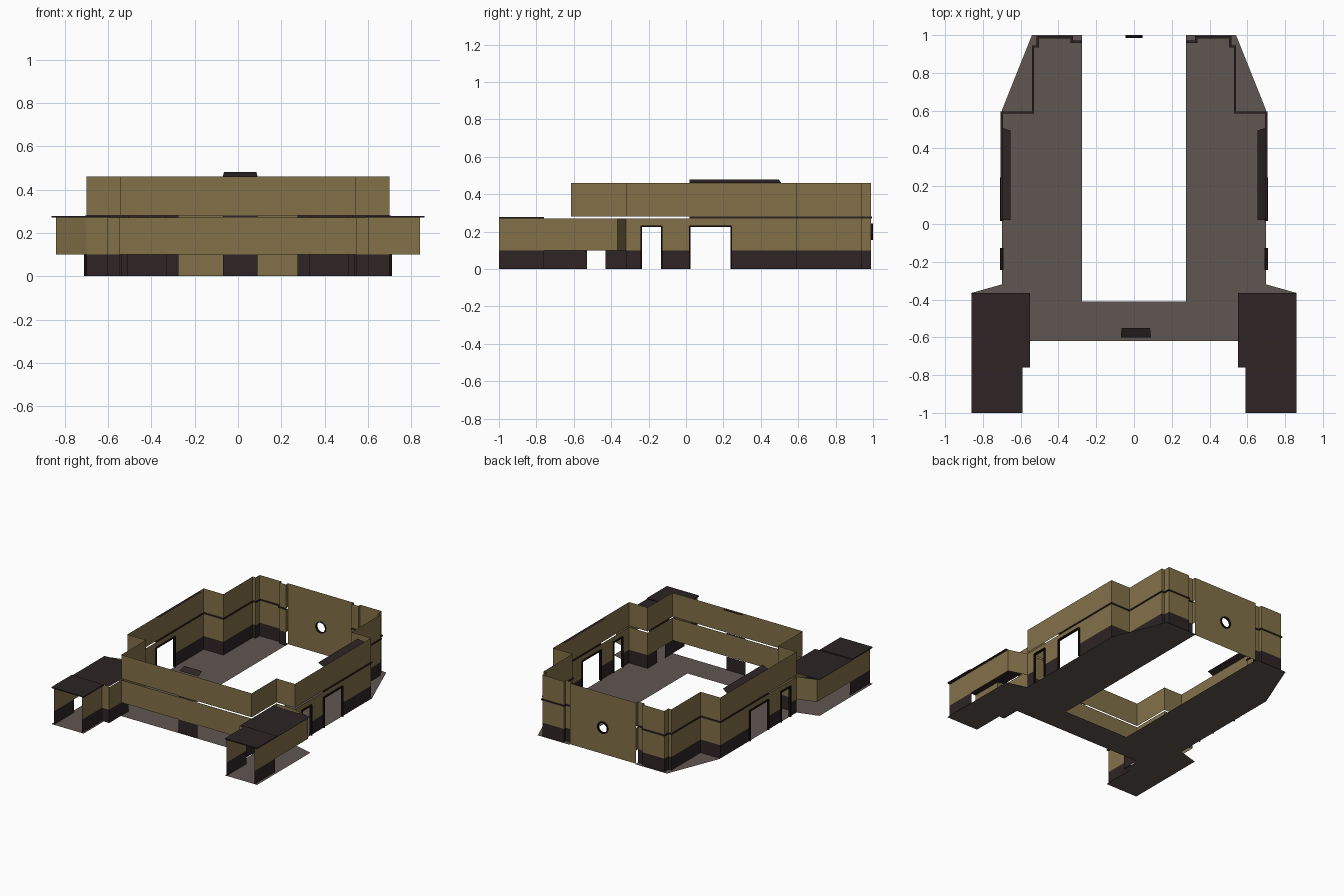
import bpy, math
from math import cos, sin, pi

if "Cube" in bpy.data.objects:
    bpy.data.objects.remove(bpy.data.objects["Cube"])


def material(name, rgb):
    m = bpy.data.materials.new(name)
    m.diffuse_color = (*rgb, 1)
    m.use_nodes = True
    m.node_tree.nodes["Principled BSDF"].inputs["Base Color"].default_value = m.diffuse_color
    return m


GOLD = material("ochre wall", (0.225, 0.165, 0.066))
DARK = material("dark brown trim", (0.026, 0.017, 0.018))
FLOOR = material("grey brown floor", (0.118, 0.093, 0.083))
BLACK = material("black frame", (0.008, 0.005, 0.005))


def make(name, verts, faces, mat, thick=0):
    me = bpy.data.meshes.new(name)
    me.from_pydata(verts, [], faces)
    me.materials.append(mat)
    ob = bpy.data.objects.new(name, me)
    bpy.context.collection.objects.link(ob)
    if thick:
        mod = ob.modifiers.new("thickness", 'SOLIDIFY')
        mod.thickness, mod.offset, mod.use_even_offset = thick, 0, True
    return ob


def band(name, path, z0, z1, mat, s=1, thick=0):
    """Vertical sheet following a ground path; s = -1 mirrors it."""
    path = [(s * x, y) for x, y in path][::s]
    n = len(path)
    verts = [(x, y, z) for z in (z0, z1) for x, y in path]
    make(name, verts, [(i, i + 1, n + i + 1, n + i) for i in range(n - 1)], mat, thick)


def slab(name, pts, z, mat, s=1, thick=0):
    """Horizontal sheet, outline given anticlockwise."""
    pts = [(s * x, y, z) for x, y in pts][::s]
    make(name, pts, [tuple(range(len(pts)))], mat, thick)


def box(name, lo, hi, mat, s=1):
    v = [(s * x, y, z) for x in (lo[0], hi[0]) for y in (lo[1], hi[1]) for z in (lo[2], hi[2])]
    f = [(0, 1, 3, 2), (4, 6, 7, 5), (0, 4, 5, 1), (2, 3, 7, 6), (0, 2, 6, 4), (1, 5, 7, 3)]
    make(name, v, [q[::s] for q in f], mat)


BASE, MID, GAP, TOP, DOOR = 0.10, 0.27, 0.28, 0.46, 0.23
X = 0.70
doors = [(-0.24, -0.13), (0.02, 0.243)]
front = [(0, -0.615), (0.545, -0.615)]
corner = [(0.545, -0.615), (0.545, -0.32), (X, -0.32)]
rear = [(X, 0.59), (0.535, 0.59), (0.535, 0.94), (0.51, 0.94), (0.51, 0.988),
        (0.33, 0.988), (0.33, 0.965), (0.275, 0.965), (0.275, 0.99)]

for s, side in ((1, "right"), (-1, "left")):
    # floor: side arm, chamfered rear corner and wing
    slab(side + "_floor", [(0.275, -0.41), (0.275, -0.62), (0.55, -0.62), (0.55, -0.32),
         (X, -0.32), (X, 0.6), (0.54, 1.0), (0.275, 1.0)], 0, FLOOR, s)
    slab(side + "_wing_floor", [(0.59, -1), (0.86, -1), (0.86, -0.365), (X, -0.32),
         (0.55, -0.32), (0.55, -0.76), (0.59, -0.76)], 0, FLOOR, s)

    # upper storey wall
    band(side + "_upper_wall", front + corner[1:] + rear, GAP, TOP, GOLD, s)
    # trim between storeys on the rear half
    band(side + "_storey_trim", [(X, 0.02)] + rear[:-1], MID, GAP, DARK, s, 0.012)

    # lower storey wall with two side doorways
    band(side + "_lower_front_wall", front + corner[1:], BASE, MID, GOLD, s)
    band(side + "_lower_rear_wall", rear, BASE, MID, GOLD, s)
    band(side + "_rear_plinth", rear[:-1], 0, BASE, DARK, s)
    solid = [(-0.32, doors[0][0]), (doors[0][1], doors[1][0]), (doors[1][1], 0.59)]
    for a, b in solid:
        band(side + "_side_wall", [(X, a), (X, b)], BASE, MID, GOLD, s)
        band(side + "_side_plinth", [(X, a), (X, b)], 0, BASE, DARK, s)
    for a, b in doors:
        band(side + "_door_head", [(X, a), (X, b)], DOOR, MID, GOLD, s)
        box(side + "_lintel", (X - 0.008, a, DOOR - 0.006), (X + 0.01, b, DOOR + 0.003), BLACK, s)
        for y in (a, b):
            box(side + "_jamb", (X - 0.008, y - 0.004, 0), (X + 0.01, y + 0.004, DOOR), BLACK, s)

    # front corner plinths, leaving a passage to the wing
    band(side + "_corner_plinth", [(0.545, -0.43), (0.545, -0.32), (X, -0.32)], 0, BASE, DARK, s)

    # wing: open front, outer, rear and inner walls
    band(side + "_wing_outer_wall", [(0.84, -1), (0.84, -0.365), (X, -0.322)], BASE, MID, GOLD, s)
    band(side + "_wing_outer_plinth", [(0.84, -1), (0.84, -0.76)], 0, BASE, DARK, s)
    inner = [(0.545, -0.615), (0.545, -0.76), (0.605, -0.76), (0.605, -1)]
    band(side + "_wing_inner_wall", inner, BASE, MID, GOLD, s)
    band(side + "_wing_inner_plinth", [(0.545, -0.53)] + inner[1:], 0, BASE, DARK, s)
    slab(side + "_wing_roof_front", [(0.59, -1), (0.86, -1), (0.86, -0.76), (0.59, -0.76)],
         0.275, DARK, s, 0.008)
    slab(side + "_wing_roof_rear", [(0.55, -0.76), (0.86, -0.76), (0.86, -0.365), (0.55, -0.365)],
         0.272, DARK, s)

    # slanted canopy on top of the side wall
    make(side + "_canopy", [(s * 0.70, 0.02, TOP), (s * 0.70, 0.51, TOP),
         (s * 0.655, 0.495, 0.48), (s * 0.655, 0.02, 0.48)], [(0, 1, 2, 3)[::s]], DARK)

# front strip of floor, front door panel, trim and canopy
slab("front_floor", [(-0.275, -0.62), (0.275, -0.62), (0.275, -0.41), (-0.275, -0.41)], 0, FLOOR)
band("front_door_panel", [(-0.07, -0.612), (0.09, -0.612)], 0, BASE, DARK)
band("front_trim", [(-0.07, -0.612), (0.09, -0.612)], MID, GAP, DARK)
make("front_canopy", [(-0.07, -0.6, TOP), (0.09, -0.6, TOP), (0.085, -0.55, 0.48),
     (-0.065, -0.55, 0.48)], [(0, 1, 2, 3)], DARK)

# rear wall with round window
W, CZ, R = 0.275, 0.20, 0.04
angles = [2 * pi * i / 16 for i in range(16)]
rim = angles + [math.atan2(z - CZ, x) % (2 * pi) for x in (-W, W) for z in (0, TOP)]
rim.sort()
verts = []
for a in rim:
    c, d = cos(a), sin(a)
    t = min(W / max(abs(c), 1e-6), ((TOP - CZ) if d > 0 else CZ) / max(abs(d), 1e-6))
    verts += [(R * c, 0.99, CZ + R * d), (t * c, 0.99, CZ + t * d)]
n = len(verts)
make("rear_wall", verts, [(i, (i + 2) % n, (i + 3) % n, i + 1) for i in range(0, n, 2)], GOLD)

# window ring
prof = [(0.037, 0.985), (0.045, 0.985), (0.045, 1.0), (0.037, 1.0)]
verts = [(r * cos(a), y, CZ + r * sin(a)) for a in angles for r, y in prof]
faces = [(4 * i + j, 4 * i + (j + 1) % 4, 4 * ((i + 1) % 16) + (j + 1) % 4, 4 * ((i + 1) % 16) + j)
         for i in range(16) for j in range(4)]
make("window_ring", verts, faces, BLACK)
